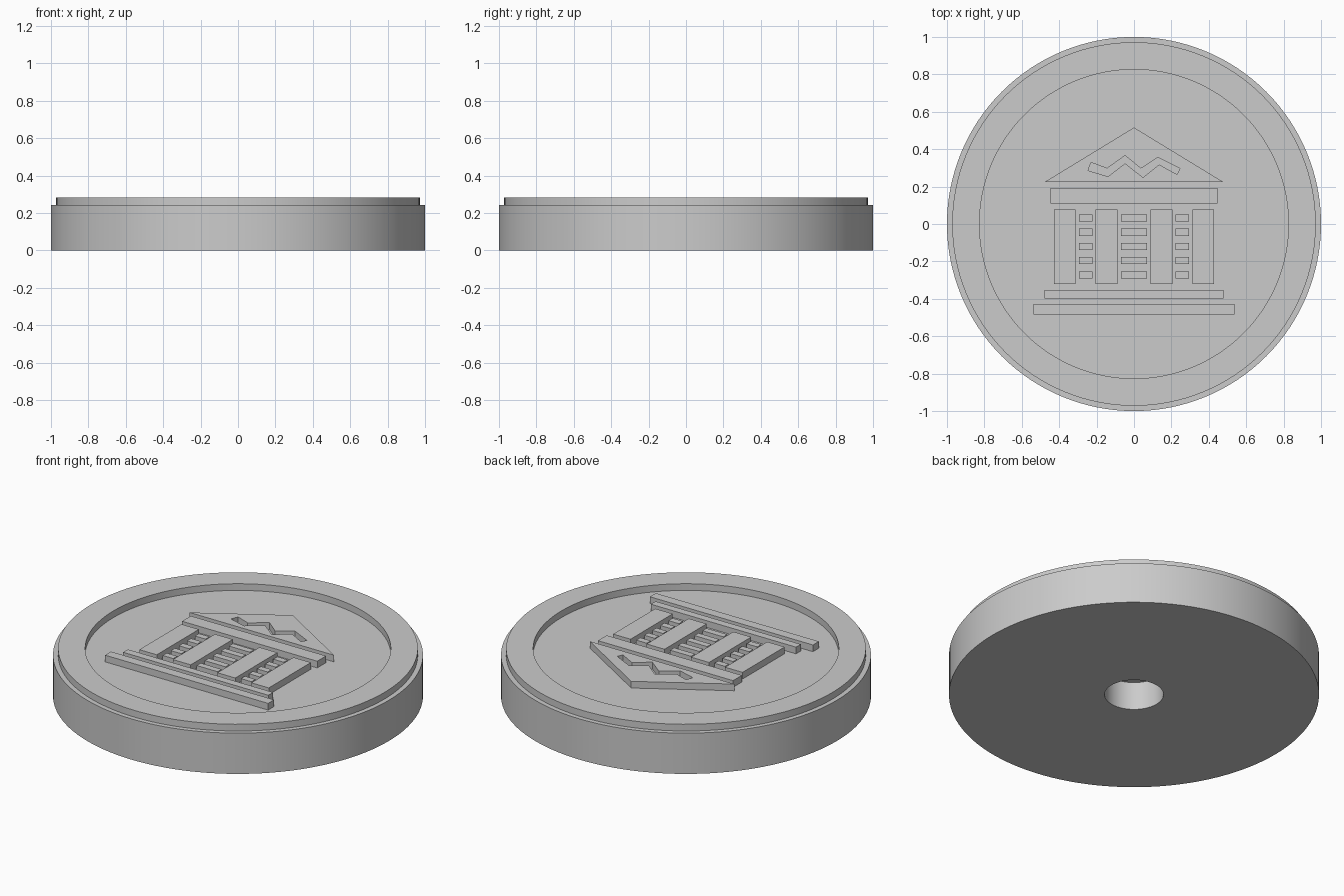
import bpy
import bmesh
import math

cube = bpy.data.objects.get("Cube")
if cube:
    bpy.data.objects.remove(cube, do_unlink=True)

FLOOR, TOP = 0.243, 0.283
SINK = 0.005  # how far the relief is embedded in the disc

grey = bpy.data.materials.new("plain grey")
grey.use_nodes = True
grey.diffuse_color = (0.6, 0.6, 0.6, 1)
grey.node_tree.nodes["Principled BSDF"].inputs["Base Color"].default_value = (0.6, 0.6, 0.6, 1)


def add_object(name, mesh):
    mesh.materials.clear()
    mesh.materials.append(grey)
    obj = bpy.data.objects.new(name, mesh)
    bpy.context.collection.objects.link(obj)
    return obj


def lathe(name, profile, steps=128):
    bm = bmesh.new()
    verts = [bm.verts.new((r, 0, z)) for r, z in profile]
    edges = [bm.edges.new(pair) for pair in zip(verts, verts[1:])]
    bmesh.ops.spin(bm, geom=verts + edges, cent=(0, 0, 0), axis=(0, 0, 1),
                   angle=math.tau, steps=steps, use_duplicate=False)
    bmesh.ops.remove_doubles(bm, verts=bm.verts, dist=0.0001)
    bmesh.ops.recalc_face_normals(bm, faces=bm.faces)
    mesh = bpy.data.meshes.new(name)
    bm.to_mesh(mesh)
    bm.free()
    return add_object(name, mesh)


def plate(name, outlines, top=TOP):
    """Extruded flat shape; any outline inside the first becomes a hole."""
    curve = bpy.data.curves.new(name, "CURVE")
    curve.dimensions = "2D"
    curve.fill_mode = "BOTH"
    curve.extrude = (top - FLOOR + SINK) / 2
    for points in outlines:
        spline = curve.splines.new("POLY")
        spline.points.add(len(points) - 1)
        for point, (x, y) in zip(spline.points, points):
            point.co = (x, y, 0, 1)
        spline.use_cyclic_u = True
    helper = bpy.data.objects.new(name + " curve", curve)
    bpy.context.collection.objects.link(helper)
    bpy.context.view_layer.update()
    graph = bpy.context.evaluated_depsgraph_get()
    mesh = bpy.data.meshes.new_from_object(helper.evaluated_get(graph))
    bpy.data.objects.remove(helper, do_unlink=True)
    for poly in mesh.polygons:
        poly.use_smooth = False
    obj = add_object(name, mesh)
    obj.location.z = (top + FLOOR - SINK) / 2
    return obj


def block(name, x0, x1, y0, y1, top=TOP):
    return plate(name, [[(x0, y0), (x1, y0), (x1, y1), (x0, y1)]], top)


# Round disc with stepped edge, sunken face and a blind hole underneath
disc = lathe("disc_body", [
    (0, 0.167), (0.159, 0.167), (0.159, 0), (1, 0), (1, FLOOR), (0.972, FLOOR),
    (0.972, TOP), (0.826, TOP), (0.826, FLOOR), (0, FLOOR)])
bpy.context.view_layer.objects.active = disc
disc.select_set(True)
bpy.ops.object.shade_smooth_by_angle(angle=math.radians(30))

# Steps and entablature of the building
block("bottom_step", -0.538, 0.538, -0.484, -0.428)
block("upper_step", -0.479, 0.479, -0.398, -0.353)
block("entablature", -0.446, 0.446, 0.11, 0.193)

# Pediment with a zigzag opening
roof = [(-0.477, 0.225), (0.477, 0.225), (0, 0.516)]
zigzag = [(-0.246, 0.286), (-0.23, 0.329), (-0.144, 0.297), (-0.048, 0.366),
          (0.037, 0.297), (0.128, 0.356), (0.246, 0.297), (0.23, 0.265),
          (0.134, 0.318), (0.048, 0.249), (-0.048, 0.324), (-0.139, 0.254)]
plate("pediment", [roof, zigzag])

# Columns, mirrored left and right
for side, sign in (("left", 1), ("right", -1)):
    for kind, a, b in (("inner", 0.088, 0.206), ("outer", 0.312, 0.427)):
        x0, x1 = sorted((a * sign, b * sign))
        block(f"{side}_{kind}_column", x0, x1, -0.32, 0.077)

# Rows of bars between the columns
for row in range(5):
    y = 0.032 - row * 0.076
    for place, x, half in (("left", 0.258, 0.035), ("middle", 0, 0.069), ("right", -0.258, 0.035)):
        block(f"{place}_bar_{row + 1}", x - half, x + half, y - 0.019, y + 0.019, TOP - 0.01)
